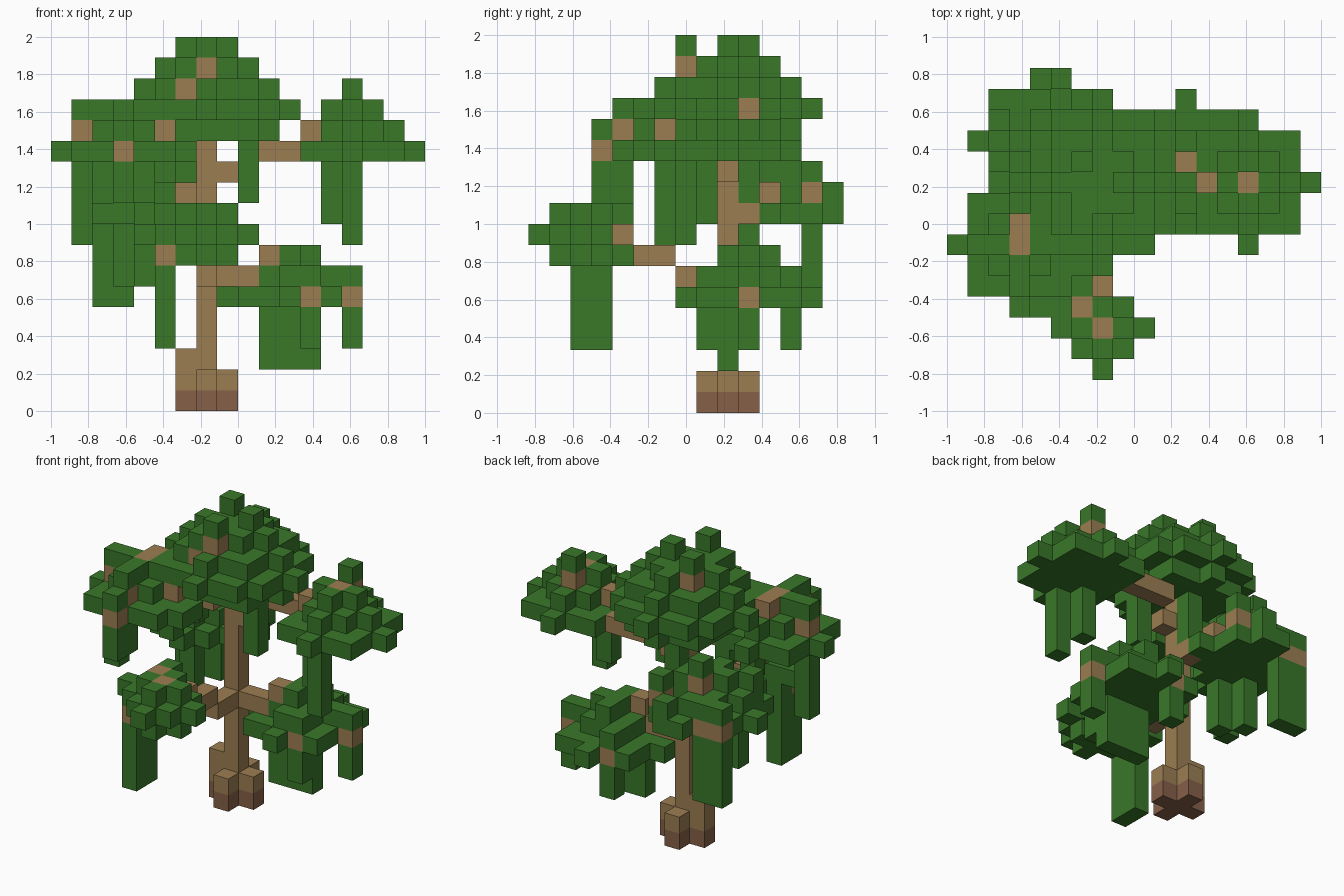
import bpy
import bmesh
from mathutils import Vector

default_cube = bpy.data.objects.get("Cube")
if default_cube:
    bpy.data.objects.remove(default_cube, do_unlink=True)

UNIT = 2 / 18
ORIGIN = Vector((-9, -7.5, 0))
LEAF, WOOD, ROOT = range(3)


def make_material(name, rgb):
    material = bpy.data.materials.new(name)
    material.use_nodes = True
    color = (*rgb, 1.0)
    material.diffuse_color = color
    shader = material.node_tree.nodes["Principled BSDF"]
    shader.inputs["Base Color"].default_value = color
    shader.inputs["Roughness"].default_value = 0.9
    return material


materials = [
    make_material("leaf green", (0.041, 0.187, 0.022)),
    make_material("bark brown", (0.335, 0.208, 0.085)),
    make_material("dark root brown", (0.24, 0.117, 0.066)),
]

# Every occupied grid cell maps to its part name and colour; later parts win
cells = {}


def box(part, color, low, high=None):
    high = high or low
    for x in range(low[0], high[0] + 1):
        for y in range(low[1], high[1] + 1):
            for z in range(low[2], high[2] + 1):
                cells[x, y, z] = (part, color)


def disc(part, center, z, limit, tip=0):
    """Rounded leaf layer with optional single-block tips on the axes."""
    cx, cy = center
    for x in range(cx - 5, cx + 6):
        for y in range(cy - 5, cy + 6):
            dx, dy = abs(x - cx), abs(y - cy)
            on_tip = dx * dy == 0 and dx + dy <= tip
            if dx * dx + dy * dy <= limit or on_tip:
                cells[x, y, z] = (part, LEAF)


def vine(part, x, y, bottom, top):
    box(part, LEAF, (x, y, bottom), (x, y, top))


def leaves(part, *spots):
    for spot in spots:
        box(part, LEAF, spot)


def knots(part, *spots):
    """Bare wood blocks showing between the leaves."""
    for spot in spots:
        box(part, WOOD, spot)


# Main crown
part, mid = "main_crown", (7, 9)
disc(part, mid, 13, 8)
leaves(part, (10, 9, 13), (7, 12, 13))
disc(part, mid, 14, 13, 4)
disc(part, mid, 15, 8, 3)
disc(part, mid, 16, 4)
leaves(part, (6, 10, 17), (8, 9, 17), (7, 7, 17), (6, 7, 16))
knots(part, (7, 7, 16), (6, 10, 16), (6, 7, 15))
vine(part, 9, 8, 10, 12)
vine(part, 7, 10, 10, 12)

# Upper crown on the model's right
part, mid = "upper_right_crown", (3, 6)
disc(part, mid, 12, 8, 3)
disc(part, mid, 13, 4)
disc(part, mid, 14, 1)
leaves(part, (1, 6, 14), (5, 6, 14), (3, 4, 14), (3, 3, 13), (6, 5, 12))
knots(part, (1, 6, 13), (5, 6, 13), (3, 4, 13), (3, 3, 12), (3, 6, 14), (3, 7, 14))
vine(part, 1, 6, 8, 11)
vine(part, 3, 3, 10, 11)
vine(part, 3, 4, 10, 11)
vine(part, 4, 7, 10, 11)
vine(part, 5, 8, 11, 11)

# Upper crown on the model's left
part, mid = "upper_left_crown", (14, 9)
disc(part, mid, 12, 8)
leaves(part, (17, 9, 12), (14, 6, 12), (14, 12, 12))
disc(part, mid, 13, 4)
disc(part, mid, 14, 1)
leaves(part, (14, 10, 15))
knots(part, (14, 9, 14), (14, 10, 14), (12, 9, 13))
vine(part, 14, 7, 8, 11)
vine(part, 13, 8, 9, 11)

# Low front crown
part, mid = "front_crown", (7, 2)
disc(part, mid, 7, 1)
leaves(part, (5, 3, 7), (6, 4, 7))
disc(part, mid, 8, 2, 2)
leaves(part, (4, 3, 8), (5, 3, 8))
disc(part, mid, 9, 1)
leaves(part, (6, 4, 9))
knots(part, (7, 4, 8), (7, 2, 9), (6, 3, 9), (5, 2, 7))
vine(part, 5, 2, 3, 6)
vine(part, 5, 3, 3, 6)

# Low back crown
part, mid = "back_crown", (4, 11)
disc(part, mid, 9, 5, 3)
leaves(part, (2, 9, 9), (6, 13, 9))
disc(part, mid, 10, 4)
disc(part, mid, 11, 1)
leaves(part, (5, 12, 11), (4, 12, 12), (6, 13, 11), (2, 10, 11), (2, 10, 10))
box(part, LEAF, (5, 14, 9), (5, 14, 10))
box(part, LEAF, (2, 13, 10), (3, 13, 10))
box(part, WOOD, (2, 13, 9), (3, 13, 9))
knots(part, (4, 12, 11), (6, 13, 10), (6, 11, 10))
box(part, LEAF, (2, 13, 5), (3, 13, 8))
vine(part, 4, 9, 6, 8)
vine(part, 3, 10, 6, 8)

# Low crown on the model's left
part, mid = "low_left_crown", (11, 10)
disc(part, mid, 5, 8, 3)
disc(part, mid, 6, 2)
leaves(part, (11, 8, 6), (12, 8, 6), (13, 10, 6), (14, 10, 6), (10, 12, 6))
box(part, LEAF, (11, 9, 7), (11, 11, 7))
leaves(part, (12, 10, 7))
knots(part, (14, 10, 5), (12, 8, 5), (10, 12, 5))
box(part, LEAF, (10, 9, 2), (12, 9, 4))
vine(part, 12, 8, 3, 4)
vine(part, 10, 12, 3, 4)
vine(part, 14, 10, 3, 4)

# Trunk and branches
box("trunk", WOOD, (7, 9, 1), (7, 9, 12))
part = "branches"
box(part, WOOD, (7, 7, 6), (7, 8, 6))
box(part, WOOD, (7, 5, 7), (7, 6, 7))
box(part, WOOD, (8, 9, 6), (9, 9, 6))
knots(part, (10, 9, 7), (7, 10, 9), (6, 8, 12))
knots(part, (8, 9, 11), (9, 10, 12), (10, 10, 12), (11, 10, 12))

# Root flare with a darker bottom layer
for x, y, top in ((6, 9, 2), (8, 9, 1), (7, 8, 1), (7, 10, 1)):
    box("roots", WOOD, (x, y, 1), (x, y, top))
    box("roots", ROOT, (x, y, 0))
box("roots", ROOT, (7, 9, 0))

# Turn the cells into one mesh per part, keeping only exposed faces
AXES = [Vector(axis) for axis in ((1, 0, 0), (0, 1, 0), (0, 0, 1))]


def build(part):
    bm = bmesh.new()
    for cell, (owner, color) in cells.items():
        if owner != part:
            continue
        middle = Vector(cell) + Vector((0.5, 0.5, 0.5))
        for i, axis in enumerate(AXES):
            for sign in (1, -1):
                normal = axis * sign
                if tuple(int(v) for v in Vector(cell) + normal) in cells:
                    continue
                u, v = AXES[(i + 1) % 3], AXES[(i + 2) % 3] * sign
                loop = [-u - v, u - v, u + v, v - u]
                corners = [middle + (normal + c) / 2 for c in loop]
                face = bm.faces.new([bm.verts.new((p + ORIGIN) * UNIT) for p in corners])
                face.material_index = color
    bmesh.ops.remove_doubles(bm, verts=bm.verts, dist=UNIT / 100)
    mesh = bpy.data.meshes.new(part)
    bm.to_mesh(mesh)
    bm.free()
    for material in materials:
        mesh.materials.append(material)
    bpy.context.collection.objects.link(bpy.data.objects.new(part, mesh))


for name in sorted({owner for owner, _ in cells.values()}):
    build(name)
